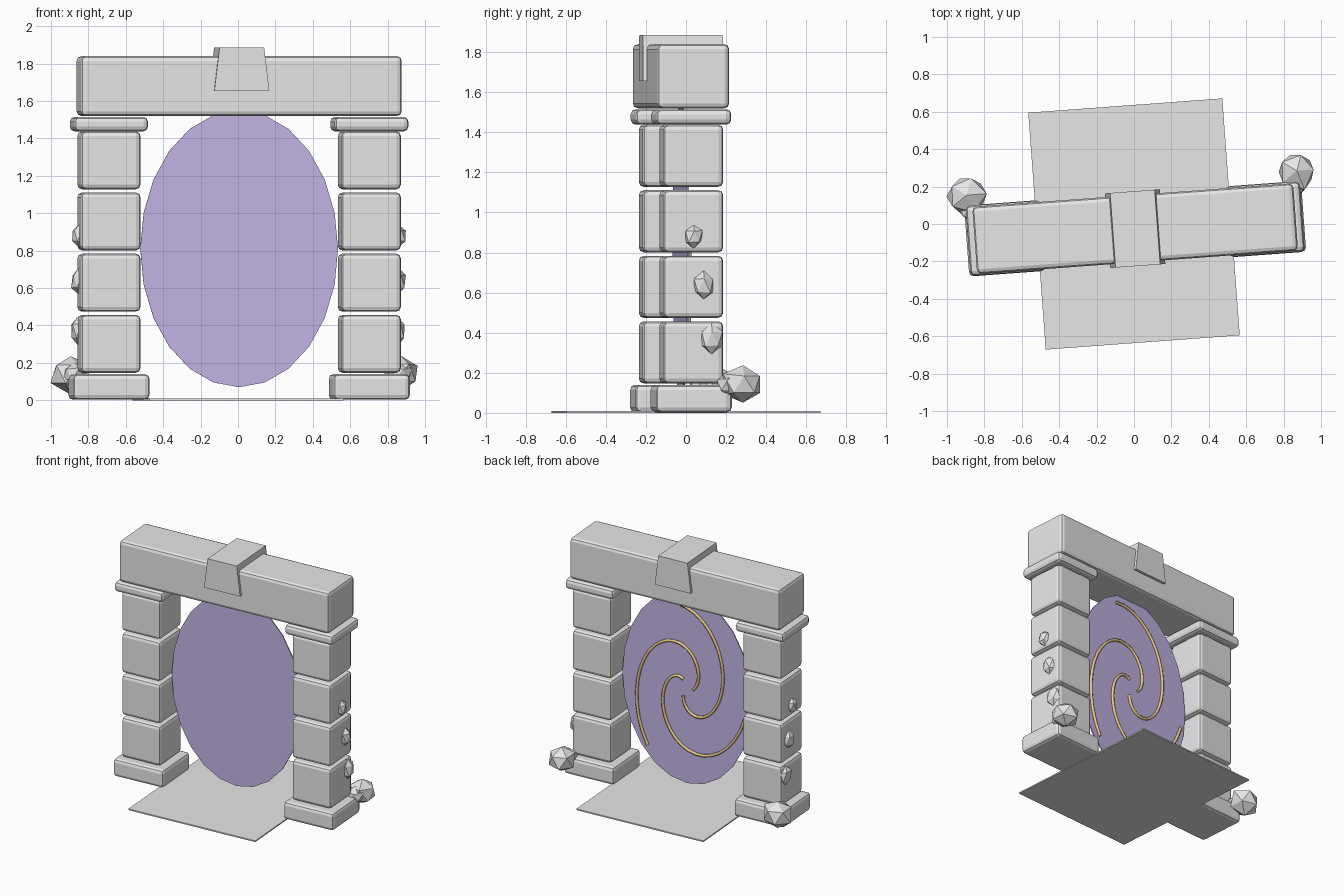
import bpy, bmesh, math, random
from mathutils import Matrix, Vector

random.seed(4)
cube = bpy.data.objects.get("Cube")
if cube:
    bpy.data.objects.remove(cube, do_unlink=True)

# The whole gate is turned slightly about the vertical axis
TURN = Matrix.Rotation(math.radians(4.2), 4, 'Z')
GATE = Matrix.Translation((0.006, -0.025, 0)) @ TURN


def material(name, rgb):
    m = bpy.data.materials.new(name)
    m.use_nodes = True
    color = (*rgb, 1)
    m.diffuse_color = color
    m.node_tree.nodes["Principled BSDF"].inputs["Base Color"].default_value = color
    return m


STONE = material("grey stone", (0.8, 0.8, 0.8))
PURPLE = material("portal purple", (0.63, 0.53, 0.91))
GOLD = material("swirl gold", (0.8, 0.6, 0.27))


def add(name, bm, mat, frame=GATE):
    bmesh.ops.recalc_face_normals(bm, faces=bm.faces)
    mesh = bpy.data.meshes.new(name)
    bm.to_mesh(mesh)
    bm.free()
    mesh.materials.append(mat)
    ob = bpy.data.objects.new(name, mesh)
    ob.matrix_world = frame
    bpy.context.collection.objects.link(ob)
    return ob


def block(name, x, z0, z1, w, d, bevel=0.025, frame=GATE, y=0):
    bm = bmesh.new()
    size = Matrix.Diagonal((w, d, z1 - z0, 1))
    bmesh.ops.create_cube(bm, size=1, matrix=Matrix.Translation((x, y, (z0 + z1) / 2)) @ size)
    ob = add(name, bm, STONE, frame)
    if bevel:
        mod = ob.modifiers.new("worn_edges", 'BEVEL')
        mod.width = bevel
        mod.segments = 2
    return ob


def rock(name, center, size, jitter):
    bm = bmesh.new()
    bmesh.ops.create_icosphere(bm, subdivisions=1, radius=1)
    for v in bm.verts:
        v.co *= 1 + random.uniform(-jitter, jitter)
        v.co = Vector(a * b for a, b in zip(v.co, size)) + Vector(center)
    add(name, bm, STONE)


# Floor slab
block("floor_slab", 0, 0, 0.01, 1.04, 1.27, 0, TURN)

# Columns with their studs and loose rocks
for side, s in (("right", -1), ("left", 1)):
    x = s * 0.698
    block(side + "_base", x, 0.003, 0.14, 0.41, 0.38)
    for i in range(4):
        z = 0.147 + i * 0.327
        block(f"{side}_column_block_{i + 1}", x, z, z + 0.31, 0.32, 0.3)
    block(side + "_capital", x, 1.438, 1.515, 0.395, 0.375)
    for i, (y, z, h) in enumerate(((0.09, 0.37, 0.08), (0.05, 0.635, 0.072), (0, 0.88, 0.062))):
        rock(f"{side}_stud_{i + 1}", (s * 0.857, y, z), (0.042, h * 0.78, h), 0.08)
    rock(side + "_loose_rock", (s * 0.885, 0.245, 0.143), (0.112, 0.108, 0.103), 0.12)
    rock(side + "_small_rock", (s * 0.87, 0.17, 0.14), (0.07, 0.07, 0.065), 0.15)

# Lintel
block("lintel", 0, 1.52, 1.84, 1.72, 0.36)

# Tapered keystone
key = block("keystone", 0, 1.655, 1.885, 0.295, 0.4, 0)
for v in key.data.vertices:
    if v.co.z > 1.8:
        v.co.x *= 0.81

# Portal disc, an upright oval
RX, RZ, MID = 0.53, 0.74, 0.81
bm = bmesh.new()
oval = Matrix.Translation((0, 0, MID)) @ Matrix.Diagonal((RX, 1, RZ, 1))
bmesh.ops.create_cone(bm, cap_ends=True, segments=24, radius1=1, radius2=1, depth=0.008,
                      matrix=oval @ Matrix.Rotation(math.pi / 2, 4, 'X'))
add("portal_disc", bm, PURPLE)

# Three swirl arms on the back of the disc
for arm in range(3):
    curve = bpy.data.curves.new("swirl_path", 'CURVE')
    curve.dimensions = '3D'
    curve.bevel_depth = 0.011
    curve.bevel_resolution = 1
    curve.use_fill_caps = True
    steps = 24
    line = curve.splines.new('POLY')
    line.points.add(steps)
    for i, p in enumerate(line.points):
        t = i / steps
        a = arm * math.tau / 3 + 4 * t
        r = 0.1 + 0.82 * t
        p.co = (-RX * r * math.cos(a), 0.012, MID + RZ * r * math.sin(a), 1)
    path = bpy.data.objects.new("swirl_path", curve)
    bpy.context.collection.objects.link(path)
    bpy.context.view_layer.update()
    mesh = bpy.data.meshes.new_from_object(path.evaluated_get(bpy.context.evaluated_depsgraph_get()))
    bpy.data.objects.remove(path, do_unlink=True)
    bm = bmesh.new()
    bm.from_mesh(mesh)
    bpy.data.meshes.remove(mesh)
    add(f"swirl_arm_{arm + 1}", bm, GOLD)
